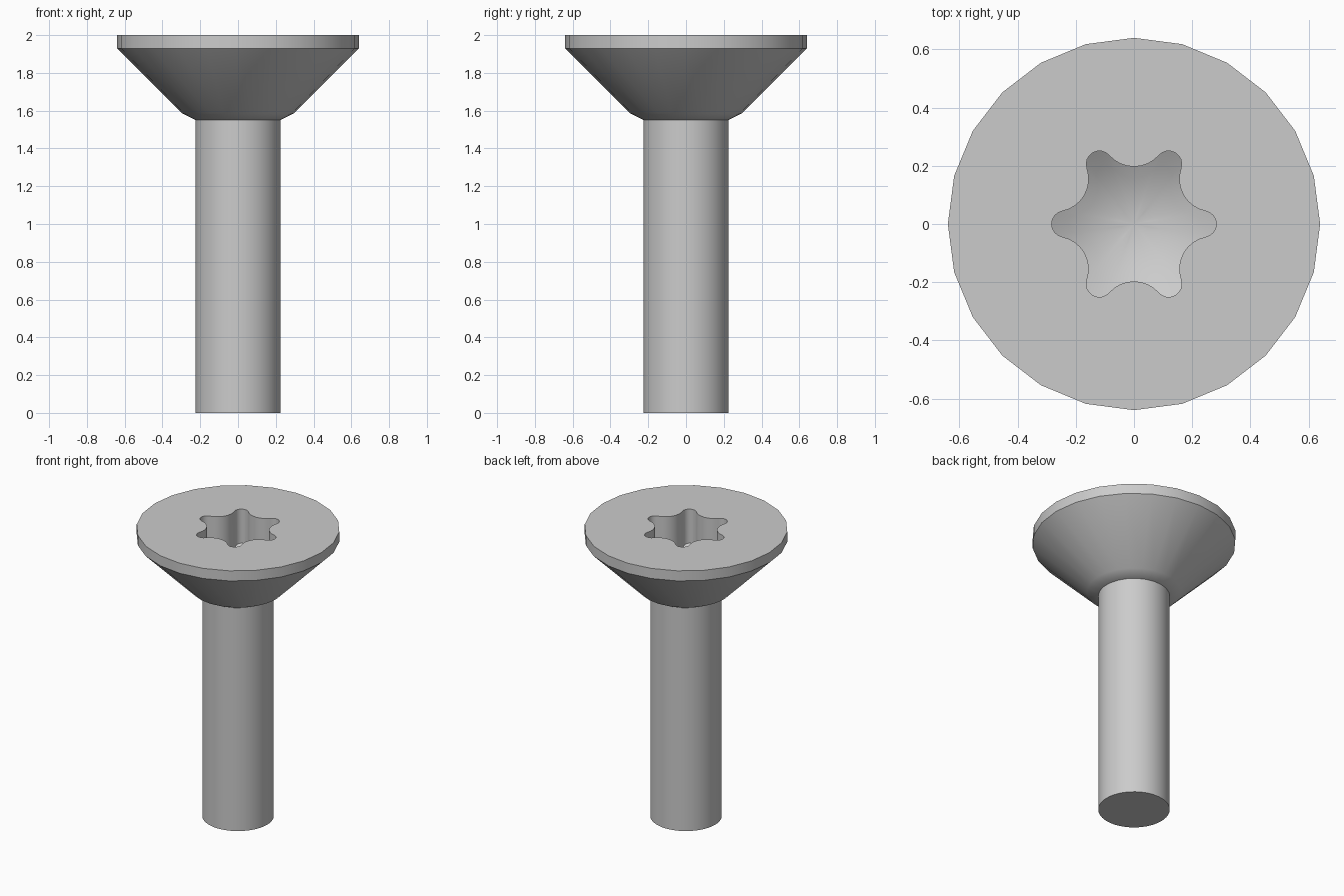
import bpy
import bmesh
from math import cos, sin, pi, radians, atan2, hypot
from mathutils import Vector

if "Cube" in bpy.data.objects:
    bpy.data.objects.remove(bpy.data.objects["Cube"], do_unlink=True)

steel = bpy.data.materials.new("light grey steel")
steel.use_nodes = True
grey = (0.6, 0.6, 0.6, 1)
steel.diffuse_color = grey
steel.node_tree.nodes["Principled BSDF"].inputs["Base Color"].default_value = grey


def circle(bm, radius, z, sides):
    return [bm.verts.new((radius * cos(2 * pi * i / sides),
                          radius * sin(2 * pi * i / sides), z)) for i in range(sides)]


def bridge(bm, a, b):
    n = len(a)
    for i in range(n):
        j = (i + 1) % n
        bm.faces.new((a[i], a[j], b[j], b[i]))


def loop_edges(bm, ring):
    return [bm.edges.get((ring[i - 1], ring[i])) for i in range(len(ring))]


def finish(bm, name):
    bmesh.ops.recalc_face_normals(bm, faces=bm.faces)
    mesh = bpy.data.meshes.new(name)
    bm.to_mesh(mesh)
    bm.free()
    mesh.materials.append(steel)
    obj = bpy.data.objects.new(name, mesh)
    bpy.context.collection.objects.link(obj)
    bpy.ops.object.select_all(action="DESELECT")
    obj.select_set(True)
    bpy.context.view_layer.objects.active = obj
    bpy.ops.object.shade_smooth_by_angle(angle=radians(30))


def star_outline(tip=0.283, valley=0.197, lobe_r=0.045, steps=8):
    """Six rounded lobes joined by tangent concave arcs."""
    lobe_d = tip - lobe_r
    k = valley + lobe_r
    # distance of the valley arc centre that makes both arcs tangent
    d = (lobe_d ** 2 - (valley - lobe_r) ** 2) / (2 * (lobe_d * cos(pi / 6) - valley + lobe_r))
    valley_r = d - valley
    lobe = Vector((lobe_d, 0))
    dent = Vector((d * cos(pi / 6), d * sin(pi / 6)))
    to_dent = dent - lobe
    sweep = atan2(to_dent.y, to_dent.x)
    half = pi / 6 + pi - (sweep + pi)
    half = abs(half)
    points = []
    for n in range(6):
        turn = n * pi / 3
        arc = [lobe + lobe_r * Vector((cos(a), sin(a)))
               for a in (-sweep + 2 * sweep * i / steps for i in range(steps + 1))]
        mid = pi / 6 + pi
        arc += [dent + valley_r * Vector((cos(a), sin(a)))
                for a in (mid + half - 2 * half * i / steps for i in range(1, steps))]
        # the dent is walked from this lobe towards the next one
        tail = arc[steps + 1:]
        if (tail[0] - arc[steps]).length > (tail[-1] - arc[steps]).length:
            arc[steps + 1:] = tail[::-1]
        points += [(p.x * cos(turn) - p.y * sin(turn),
                    p.x * sin(turn) + p.y * cos(turn)) for p in arc]
    return points


# Countersunk head with the six-lobe socket
bm = bmesh.new()
profile = [(0.64, 2.0), (0.64, 1.93), (0.295, 1.585), (0.225, 1.55)]
rings = [circle(bm, r, z, 24) for r, z in profile]
for upper, lower in zip(rings, rings[1:]):
    bridge(bm, upper, lower)
bm.faces.new(rings[-1])

outline = star_outline()


def floor_z(x, y):
    return 1.66 + 1.3 * hypot(x, y) ** 2


rim = [bm.verts.new((x, y, 2.0)) for x, y in outline]
previous = rim
for scale in (1, 0.8, 0.6, 0.4, 0.2):
    ring = [bm.verts.new((x * scale, y * scale, floor_z(x * scale, y * scale)))
            for x, y in outline]
    bridge(bm, previous, ring)
    previous = ring
centre = bm.verts.new((0, 0, floor_z(0, 0)))
for i in range(len(previous)):
    bm.faces.new((previous[i - 1], previous[i], centre))

# Flat top around the socket
bmesh.ops.triangle_fill(bm, use_beauty=True, normal=(0, 0, 1),
                        edges=loop_edges(bm, rings[0]) + loop_edges(bm, rim))
finish(bm, "screw_head")

# Plain round shank
bm = bmesh.new()
top, bottom = (circle(bm, 0.225, z, 48) for z in (1.56, 0.0))
bridge(bm, top, bottom)
bm.faces.new(top)
bm.faces.new(bottom)
finish(bm, "shank")
